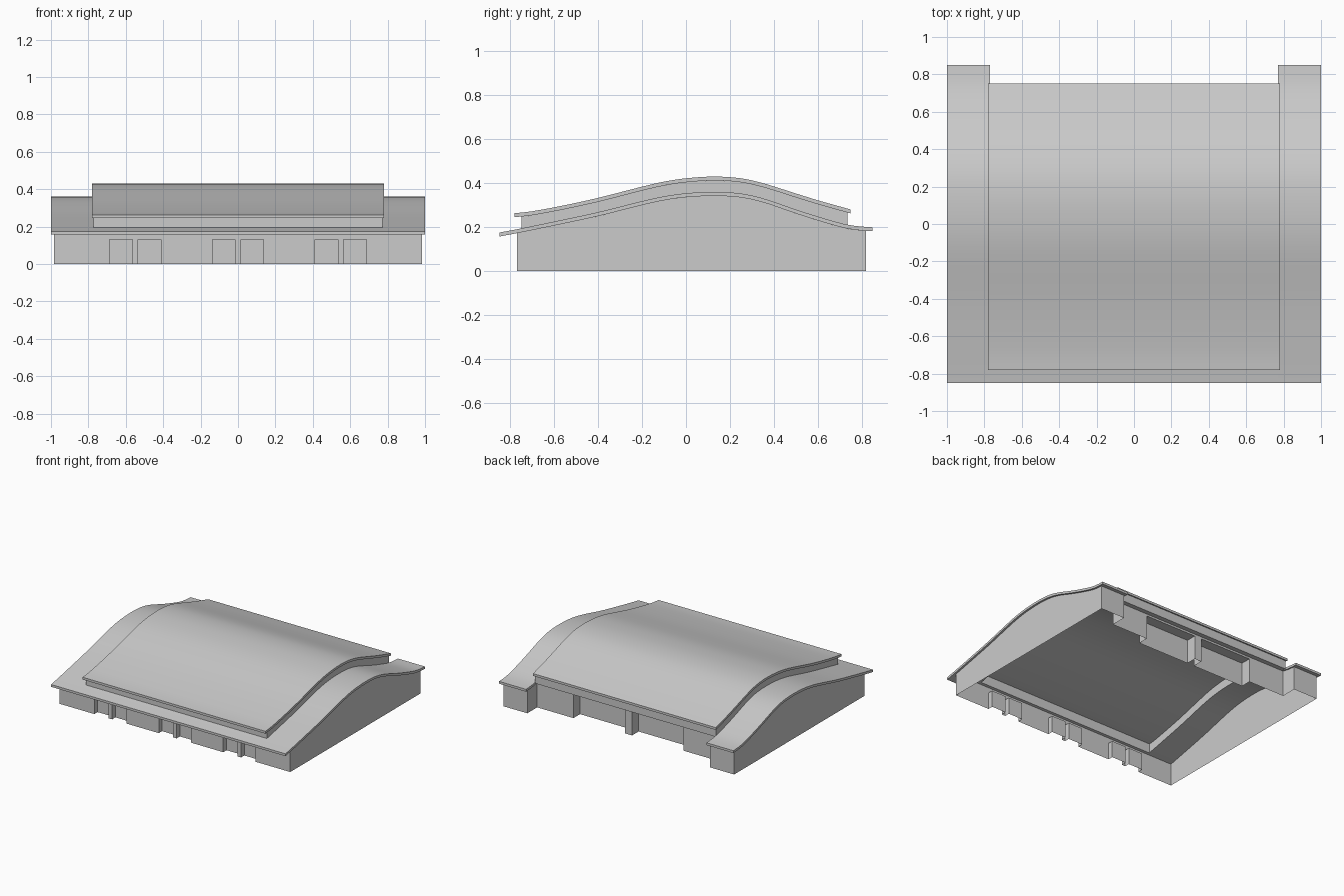
import bpy, math
from mathutils import Vector

if "Cube" in bpy.data.objects:
    bpy.data.objects.remove(bpy.data.objects["Cube"])

# Roof profiles (y, z) along the top surface
LOW = [(-.85, .175), (-.77, .19), (-.6, .225), (-.4, .268), (-.2, .318), (-.1, .34), (0, .354),
       (.13, .36), (.25, .353), (.35, .331), (.5, .28), (.6, .248), (.72, .214), (.78, .204), (.85, .199)]
HIGH = [(-.78, .263), (-.7, .272), (-.55, .3), (-.4, .333), (-.2, .384), (-.1, .407), (0, .422),
        (.13, .43), (.25, .422), (.35, .4), (.5, .353), (.6, .322), (.75, .28)]
T = .018


def height(profile, y):
    """Smooth interpolated profile height at y."""
    n = len(profile)

    def slope(i):
        a, b = profile[max(i - 1, 0)], profile[min(i + 1, n - 1)]
        return (b[1] - a[1]) / (b[0] - a[0])
    i = 0
    while i < n - 2 and y > profile[i + 1][0]:
        i += 1
    (y0, z0), (y1, z1) = profile[i], profile[i + 1]
    h = y1 - y0
    t = (y - y0) / h
    return ((2*t**3 - 3*t**2 + 1) * z0 + (t**3 - 2*t**2 + t) * h * slope(i)
            + (3*t**2 - 2*t**3) * z1 + (t**3 - t**2) * h * slope(i + 1))


def steps(a, b, n=40):
    return [a + (b - a) * i / n for i in range(n + 1)]


def make(name, verts, faces, smooth=False):
    me = bpy.data.meshes.new(name)
    me.from_pydata(verts, [], faces)
    me.update()
    ob = bpy.data.objects.new(name, me)
    bpy.context.collection.objects.link(ob)
    if smooth:
        bpy.ops.object.select_all(action='DESELECT')
        bpy.context.view_layer.objects.active = ob
        ob.select_set(True)
        bpy.ops.object.shade_smooth_by_angle(angle=math.radians(30))
    return ob


def roof(name, profile, x0, x1, y0, y1, n=40):
    """Curved slab following a profile."""
    ys = steps(y0, y1, n)
    loop = [(y, height(profile, y)) for y in ys]
    loop += [(y, z - T) for y, z in reversed(loop)]
    m = len(loop)
    verts = [(x, y, z) for x in (x0, x1) for y, z in loop]
    faces = [(i, m + i, m + (i + 1) % m, (i + 1) % m) for i in range(m)]
    for k in range(n):
        a, b, c, d = k, k + 1, m - 2 - k, m - 1 - k
        faces += [(a, b, c, d), (m + d, m + c, m + b, m + a)]
    return make(name, verts, faces, True)


def curved_wall(name, x, y0, y1, bottom, top):
    """Upright side wall between two height functions."""
    ys = steps(y0, y1)
    verts = [(x, y, bottom(y)) for y in ys] + [(x, y, top(y)) for y in ys]
    m = len(ys)
    faces = [(i, i + 1, m + i + 1, m + i) for i in range(m - 1)]
    if x < 0:
        faces = [f[::-1] for f in faces]
    make(name, verts, faces)


def recessed_wall(name, x_end, y, inward, spans, door_h, top):
    """Flat wall with recessed door panels; inward is the signed recess depth."""
    path = [(-x_end, y)]
    for a, b in spans:
        path += [(a, y), (a, y + inward), (b, y + inward), (b, y)]
    path.append((x_end, y))
    verts, faces = [], []

    def quad(*pts):
        k = len(verts)
        verts.extend(pts)
        order = (k, k + 1, k + 2, k + 3)
        faces.append(order if inward > 0 else order[::-1])
    for (ax, ay), (bx, by) in zip(path, path[1:]):
        quad((ax, ay, 0), (bx, by, 0), (bx, by, door_h), (ax, ay, door_h))
    quad((-x_end, y, door_h), (x_end, y, door_h), (x_end, y, top), (-x_end, y, top))
    for a, b in spans:
        quad((a, y + inward, door_h), (b, y + inward, door_h), (b, y, door_h), (a, y, door_h))
    make(name, verts, faces)


def under(profile):
    return lambda y: height(profile, y) - T


# Roofs: raised centre, front eave and two side strips
roof("upper_roof", HIGH, -.78, .78, -.78, .75)
roof("front_eave", LOW, -.77, .77, -.85, -.75, 6)
for s, side in ((-1, "left"), (1, "right")):
    x0, x1 = sorted((s * .77, s))
    roof(side + "_lower_roof", LOW, x0, x1, -.85, .85)
    # Gable and raised-roof side walls
    curved_wall(side + "_gable_wall", s * .985, -.77, .82, lambda y: 0, under(LOW))
    curved_wall(side + "_upper_wall", s * .772, -.75, .735, under(LOW), under(HIGH))
    # Back corner: rear face and return
    zt = height(LOW, .8) - T + .003
    make(side + "_back_corner",
         [(s * .985, .82, 0), (s * .78, .82, 0), (s * .78, .70, 0),
          (s * .985, .82, zt), (s * .78, .82, zt), (s * .78, .70, zt + .015)],
         [(0, 1, 4, 3), (1, 2, 5, 4)] if s > 0 else [(3, 4, 1, 0), (4, 5, 2, 1)])

# Front wall with three pairs of doors
doors = []
for c in (-.55, 0, .55):
    doors += [(c - .137, c - .015), (c + .015, c + .137)]
recessed_wall("front_wall", .985, -.77, .04, doors, .13, .175)

# Back wall with two wide bays
recessed_wall("back_wall", .78, .70, -.08, [(-.47, -.03), (.03, .47)], .185, .2)

# Raised-roof end walls and the soffit over the back wall
zf, zb = height(HIGH, -.75) - T, height(HIGH, .735) - T
make("front_upper_wall", [(-.772, -.75, .175), (.772, -.75, .175), (.772, -.75, zf), (-.772, -.75, zf)],
     [(0, 1, 2, 3)])
make("back_upper_wall", [(.772, .735, .2), (-.772, .735, .2), (-.772, .735, zb), (.772, .735, zb),
                         (.772, .70, .2), (-.772, .70, .2)], [(0, 1, 2, 3), (4, 5, 1, 0)])
